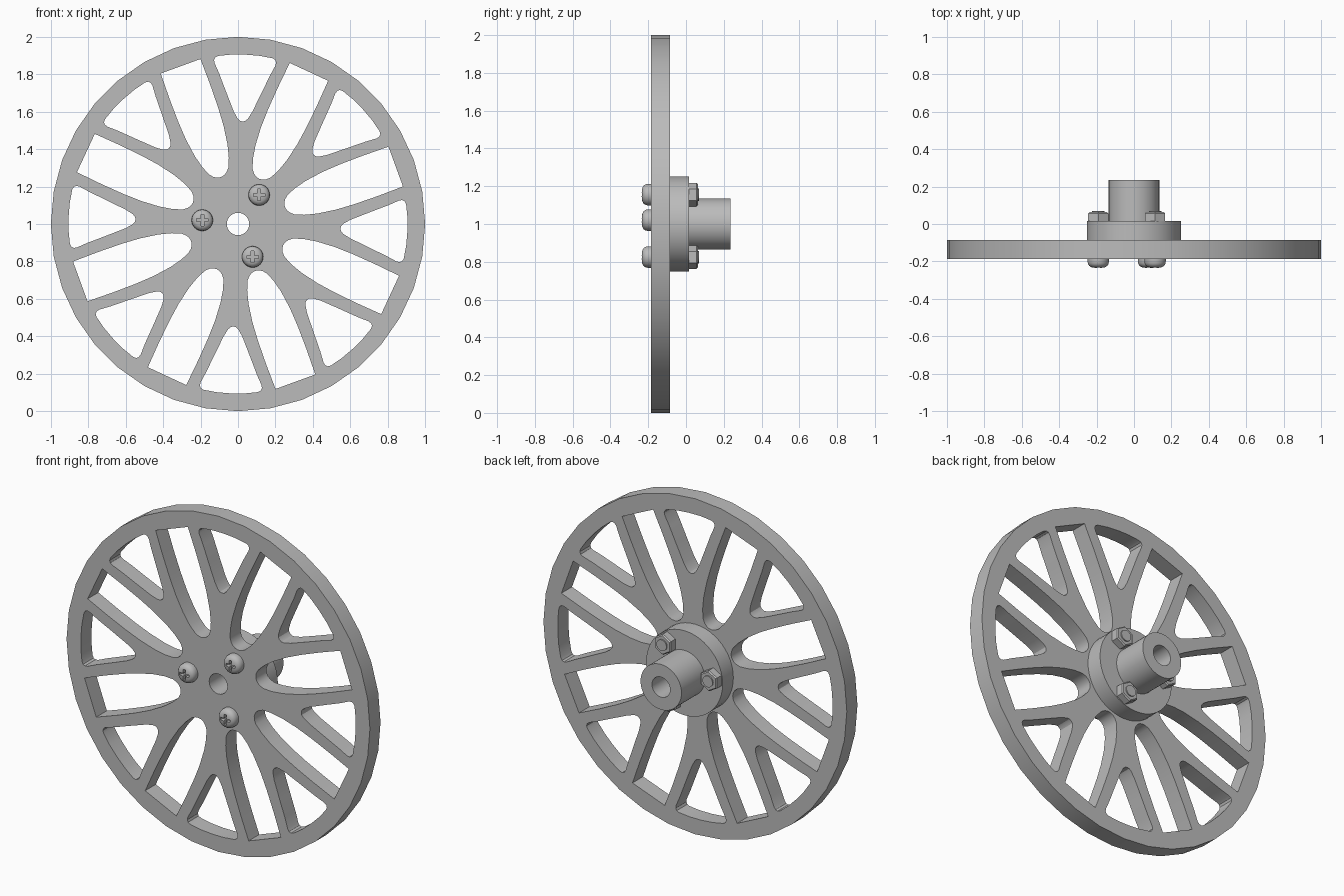
import bpy, bmesh, math
from mathutils import Matrix, Vector

cube = bpy.data.objects.get("Cube")
if cube:
    bpy.data.objects.remove(cube, do_unlink=True)

grey = bpy.data.materials.new("plain grey")
grey.use_nodes = True
GREY = (0.5, 0.5, 0.5, 1)
grey.diffuse_color = GREY
grey.node_tree.nodes["Principled BSDF"].inputs["Base Color"].default_value = GREY

AXLE = Vector((0, 0, 1))
UPRIGHT = Matrix.Rotation(math.radians(90), 4, "X")
FRONT, FLANGE_FRONT, FLANGE_BACK, BACK = -0.235, -0.086, 0.015, 0.235
WHEEL_FRONT = -0.186
BORE = 0.06


def finish(obj, smooth=True):
    """Give the part its material and shading."""
    obj.data.materials.clear()
    obj.data.materials.append(grey)
    bpy.ops.object.select_all(action="DESELECT")
    obj.select_set(True)
    bpy.context.view_layer.objects.active = obj
    if smooth:
        bpy.ops.object.shade_smooth_by_angle(angle=math.radians(30))
    return obj


def mesh_object(name, bm):
    bmesh.ops.recalc_face_normals(bm, faces=bm.faces)
    mesh = bpy.data.meshes.new(name)
    bm.to_mesh(mesh)
    bm.free()
    obj = bpy.data.objects.new(name, mesh)
    bpy.context.collection.objects.link(obj)
    return obj


def lathe(name, profile, centre, sides, closed=False, turn=0.0, smooth=True):
    """Spin (radius, y) points about a front-to-back axis through centre."""
    bm = bmesh.new()
    start = Matrix.Rotation(turn, 3, "Y")
    verts = [bm.verts.new(centre + start @ Vector((r, y, 0))) for r, y in profile]
    edges = [bm.edges.new(pair) for pair in zip(verts, verts[1:])]
    if closed:
        edges.append(bm.edges.new((verts[-1], verts[0])))
    bmesh.ops.spin(bm, geom=verts + edges, cent=centre, axis=(0, 1, 0),
                   angle=math.tau, steps=sides, use_merge=True)
    bmesh.ops.remove_doubles(bm, verts=bm.verts, dist=0.0002)
    return finish(mesh_object(name, bm), smooth)


def circle(radius, sides):
    return [(radius * math.cos(math.tau * i / sides),
             radius * math.sin(math.tau * i / sides)) for i in range(sides)]


def mirrored(half, degrees):
    """Mirror (distance, half width) points about a spoke line and turn it."""
    outline = half + [(u, -v) for u, v in reversed(half) if v > 0]
    a = math.radians(degrees)
    return [(u * math.cos(a) - v * math.sin(a), u * math.sin(a) + v * math.cos(a))
            for u, v in outline]


# Spoked wheel: a filled flat curve with cut-outs, given thickness
long_slot = [(0.267, 0), (0.27, 0.018), (0.28, 0.036), (0.30, 0.054), (0.35, 0.075),
             (0.42, 0.093), (0.52, 0.107), (0.62, 0.113), (0.75, 0.115), (0.897, 0.113)]
fork_slot = [(0.548, 0), (0.551, 0.014), (0.563, 0.027), (0.60, 0.049), (0.70, 0.093),
             (0.80, 0.136), (0.855, 0.163), (0.872, 0.166), (0.885, 0.16),
             (0.893, 0.145), (0.903, 0.075), (0.906, 0)]
outlines = [circle(1.0, 36), circle(BORE, 24)]
for k in range(8):
    outlines.append(mirrored(long_slot, 65 + 45 * k))
    outlines.append(mirrored(fork_slot, 87.5 + 45 * k))

curve = bpy.data.curves.new("wheel", "CURVE")
curve.dimensions = "2D"
curve.fill_mode = "BOTH"
curve.extrude = (FLANGE_FRONT - WHEEL_FRONT) / 2
for outline in outlines:
    spline = curve.splines.new("POLY")
    spline.points.add(len(outline) - 1)
    for point, (x, y) in zip(spline.points, outline):
        point.co = (x, y, 0, 1)
    spline.use_cyclic_u = True
wheel = bpy.data.objects.new("wheel", curve)
bpy.context.collection.objects.link(wheel)
wheel.matrix_world = Matrix.Translation((0, (FLANGE_FRONT + WHEEL_FRONT) / 2, 1)) @ UPRIGHT
bpy.ops.object.select_all(action="DESELECT")
wheel.select_set(True)
bpy.context.view_layer.objects.active = wheel
bpy.ops.object.convert(target="MESH")
wheel = bpy.context.view_layer.objects.active
bm = bmesh.new()
bm.from_mesh(wheel.data)
bmesh.ops.remove_doubles(bm, verts=bm.verts, dist=0.0001)
bmesh.ops.recalc_face_normals(bm, faces=bm.faces)
bm.to_mesh(wheel.data)
bm.free()
finish(wheel)

# Flanged hub with a bore through it
lathe("hub", [(BORE, FLANGE_FRONT), (0.252, FLANGE_FRONT), (0.252, FLANGE_BACK),
              (0.135, FLANGE_BACK), (0.135, BACK), (BORE, BACK)],
      AXLE, 48, closed=True)


def cross_cutter(centre, reach=0.031, half=0.008, depth=0.025):
    """Plus-shaped prism for a screw recess."""
    bm = bmesh.new()
    corner = [(reach, -half), (reach, half), (half, half)]
    points = []
    for k in range(4):
        turn = Matrix.Rotation(k * math.pi / 2, 2)
        points += [turn @ Vector(p) for p in corner]
    face = bm.faces.new([bm.verts.new((centre.x + p.x, FRONT - 0.01, centre.z + p.y))
                         for p in points])
    moved = bmesh.ops.extrude_face_region(bm, geom=[face])["geom"]
    bmesh.ops.translate(bm, vec=(0, depth + 0.01, 0),
                        verts=[v for v in moved if isinstance(v, bmesh.types.BMVert)])
    cutter = mesh_object("recess_cutter", bm)
    cutter.hide_render = True
    return cutter


# Three screws with domed cross-head fronts, and nuts on the back
head = [(0, FRONT), (0.02, -0.234), (0.036, -0.231), (0.048, -0.224), (0.055, -0.213),
        (0.057, -0.2), (0.057, WHEEL_FRONT), (0, WHEEL_FRONT)]
for number, degrees in enumerate((54, 174, 294), 1):
    a = math.radians(degrees)
    centre = AXLE + 0.192 * Vector((math.cos(a), 0, math.sin(a)))
    screw = lathe(f"screw_head_{number}", head, centre, 32)
    cutter = cross_cutter(centre)
    cut = screw.modifiers.new("recess", "BOOLEAN")
    cut.operation = "DIFFERENCE"
    cut.solver = "EXACT"
    cut.object = cutter
    bpy.context.view_layer.objects.active = screw
    bpy.ops.object.modifier_apply(modifier=cut.name)
    bpy.data.objects.remove(cutter, do_unlink=True)
    finish(screw)
    lathe(f"screw_shank_{number}", [(0, WHEEL_FRONT), (0.033, WHEEL_FRONT),
                                    (0.033, 0.07), (0, 0.07)], centre, 24)
    lathe(f"nut_{number}", [(0, FLANGE_BACK), (0.062, FLANGE_BACK), (0.062, 0.056),
                            (0.055, 0.063), (0, 0.063)],
          centre, 6, turn=math.pi / 2, smooth=False)
